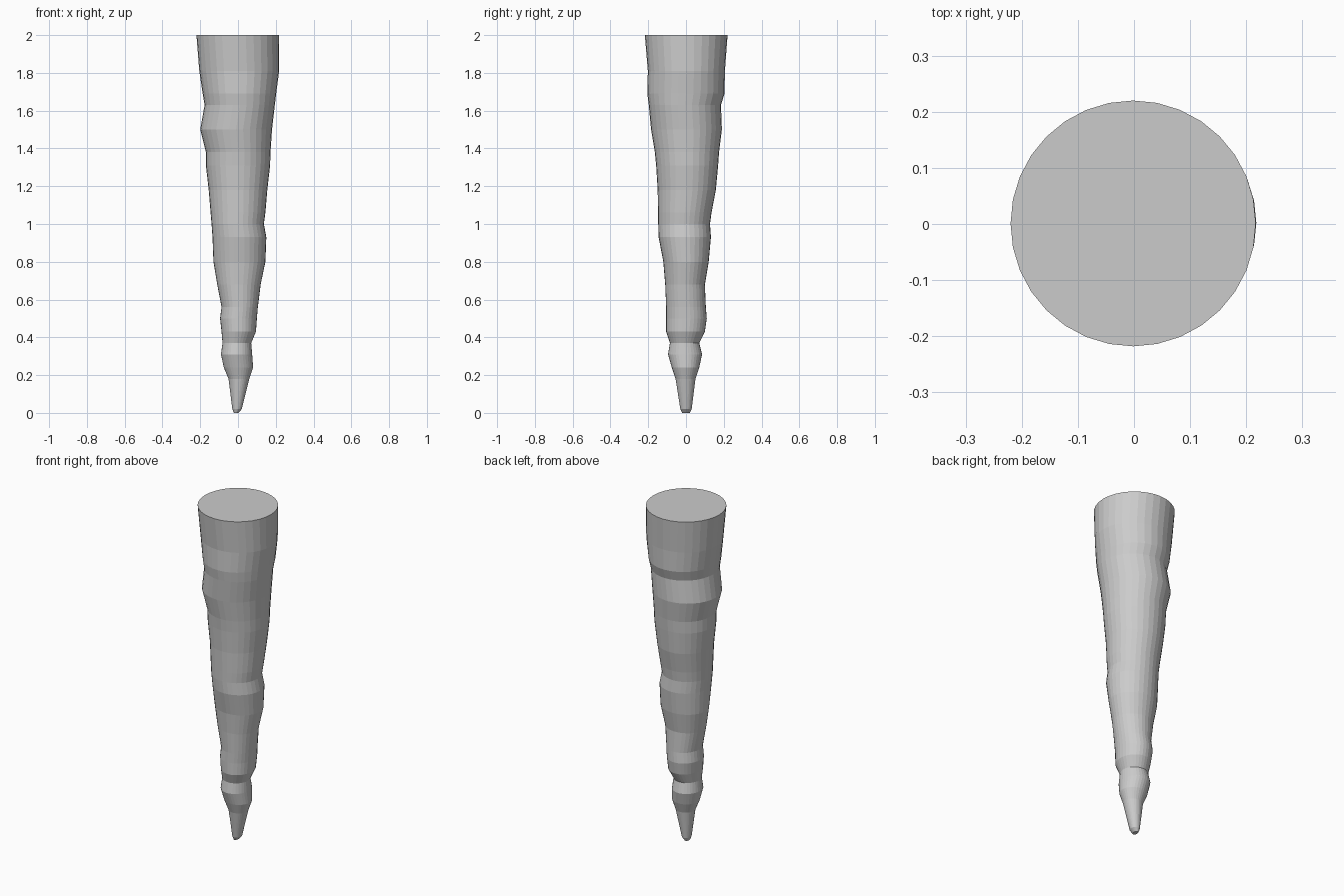
import bpy, bmesh
from math import cos, sin, tau

SIDES = 32

# Rings from tip to root: height, left x, right x, front y, back y
RINGS = [
    (0.00, -0.022, 0.002, -0.02, 0.02),
    (0.02, -0.030, 0.020, -0.030, 0.030),
    (0.18, -0.050, 0.060, -0.055, 0.050),
    (0.24, -0.075, 0.080, -0.075, 0.070),
    (0.31, -0.090, 0.075, -0.095, 0.085),
    (0.37, -0.082, 0.070, -0.085, 0.070),
    (0.43, -0.087, 0.095, -0.105, 0.100),
    (0.50, -0.095, 0.100, -0.105, 0.110),
    (0.56, -0.087, 0.105, -0.105, 0.105),
    (0.68, -0.110, 0.120, -0.110, 0.100),
    (0.80, -0.130, 0.145, -0.120, 0.120),
    (0.93, -0.135, 0.150, -0.145, 0.132),
    (1.00, -0.140, 0.137, -0.147, 0.127),
    (1.06, -0.145, 0.145, -0.148, 0.135),
    (1.18, -0.155, 0.155, -0.150, 0.158),
    (1.31, -0.170, 0.170, -0.158, 0.170),
    (1.38, -0.170, 0.172, -0.165, 0.175),
    (1.50, -0.200, 0.180, -0.185, 0.190),
    (1.63, -0.177, 0.195, -0.197, 0.185),
    (1.69, -0.187, 0.202, -0.205, 0.204),
    (1.81, -0.205, 0.218, -0.202, 0.206),
    (2.00, -0.220, 0.217, -0.218, 0.220),
]

# Icicle body: lofted uneven rings
bm = bmesh.new()
loops = []
for z, x0, x1, y0, y1 in RINGS:
    cx, cy, rx, ry = (x0 + x1) / 2, (y0 + y1) / 2, (x1 - x0) / 2, (y1 - y0) / 2
    loops.append([bm.verts.new((cx + rx * cos(tau * i / SIDES),
                                cy + ry * sin(tau * i / SIDES), z))
                  for i in range(SIDES)])
for low, high in zip(loops, loops[1:]):
    for i in range(SIDES):
        j = (i + 1) % SIDES
        bm.faces.new((low[i], low[j], high[j], high[i]))

# Flat root cap and blunt tip
bm.faces.new(loops[-1])
bm.faces.new(loops[0][::-1])

mesh = bpy.data.meshes.new("icicle")
bm.to_mesh(mesh)
bm.free()
bpy.context.collection.objects.link(bpy.data.objects.new("icicle", mesh))
